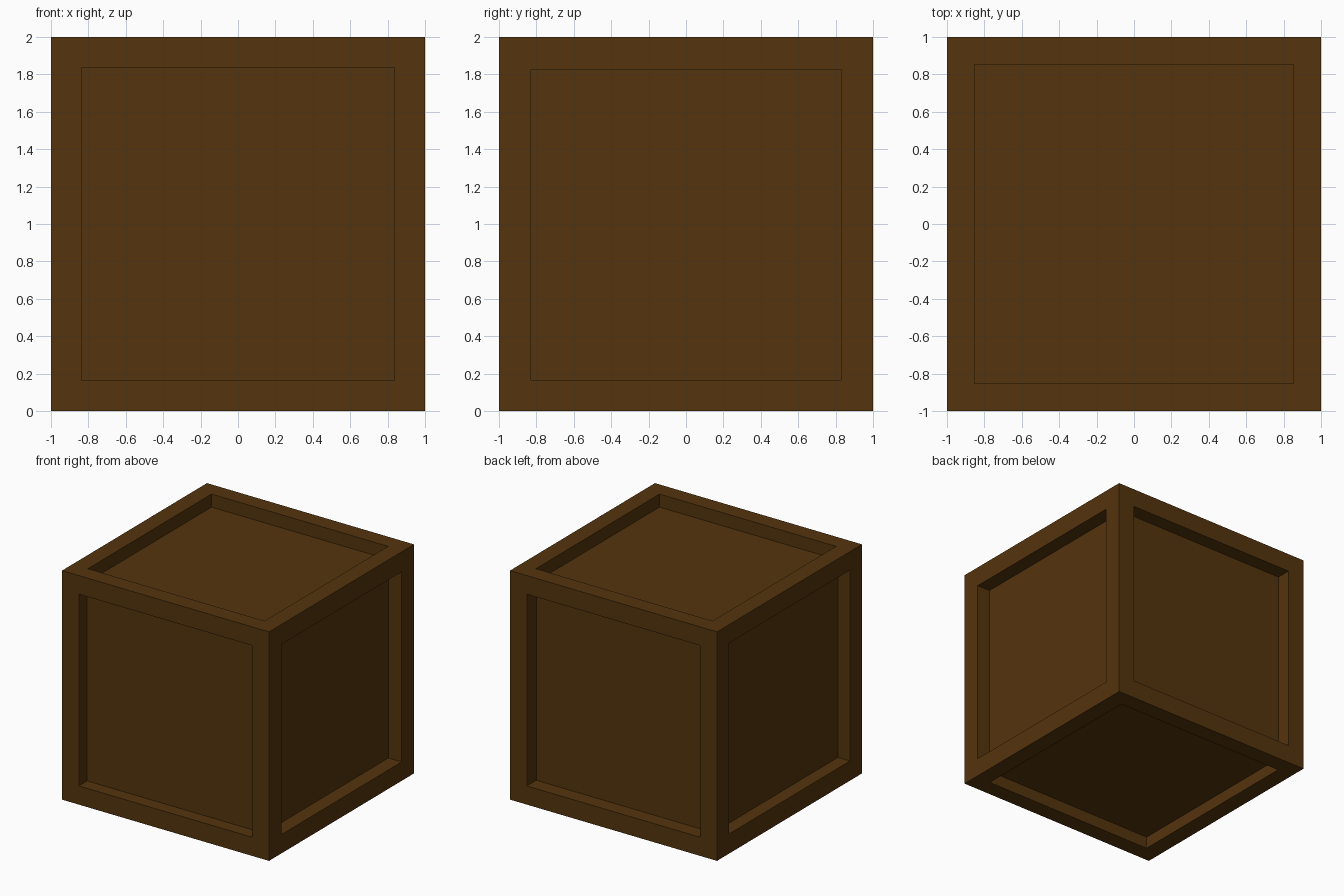
import bpy, bmesh
from mathutils import Vector

if "Cube" in bpy.data.objects:
    bpy.data.objects.remove(bpy.data.objects["Cube"])

# Per side: outward normal, frame width, recess depth, vertical shift of the panel
sides = [
    ((0, -1, 0), 0.163, 0.115, 0.0),
    ((0, 1, 0), 0.163, 0.13, 0.0),
    ((1, 0, 0), 0.17, 0.128, -0.005),
    ((-1, 0, 0), 0.167, 0.116, 0.005),
    ((0, 0, 1), 0.147, 0.114, 0.0),
    ((0, 0, -1), 0.15, 0.106, 0.0),
]

# Crate body: a cube with a framed, recessed panel on every side
bm = bmesh.new()
bmesh.ops.create_cube(bm, size=2)
bmesh.ops.translate(bm, verts=bm.verts, vec=(0, 0, 1))
bm.normal_update()
faces = [max(bm.faces, key=lambda f: f.normal.dot(Vector(s[0]))) for s in sides]
for face, (normal, border, depth, shift) in zip(faces, sides):
    bmesh.ops.inset_individual(bm, faces=[face], thickness=border, use_even_offset=True)
    bmesh.ops.translate(bm, verts=face.verts, vec=(0, 0, shift))
    # straight walls down to the recessed panel
    panel = bmesh.ops.extrude_discrete_faces(bm, faces=[face])["faces"][0]
    bmesh.ops.translate(bm, verts=panel.verts, vec=Vector(normal) * -depth)
bmesh.ops.recalc_face_normals(bm, faces=bm.faces)

mesh = bpy.data.meshes.new("crate")
bm.to_mesh(mesh)
bm.free()
crate = bpy.data.objects.new("crate", mesh)
bpy.context.collection.objects.link(crate)

# Dark brown wood
wood = bpy.data.materials.new("dark_wood")
wood.diffuse_color = (0.09, 0.035, 0.004, 1)
wood.use_nodes = True
wood.node_tree.nodes["Principled BSDF"].inputs["Base Color"].default_value = wood.diffuse_color
mesh.materials.append(wood)
